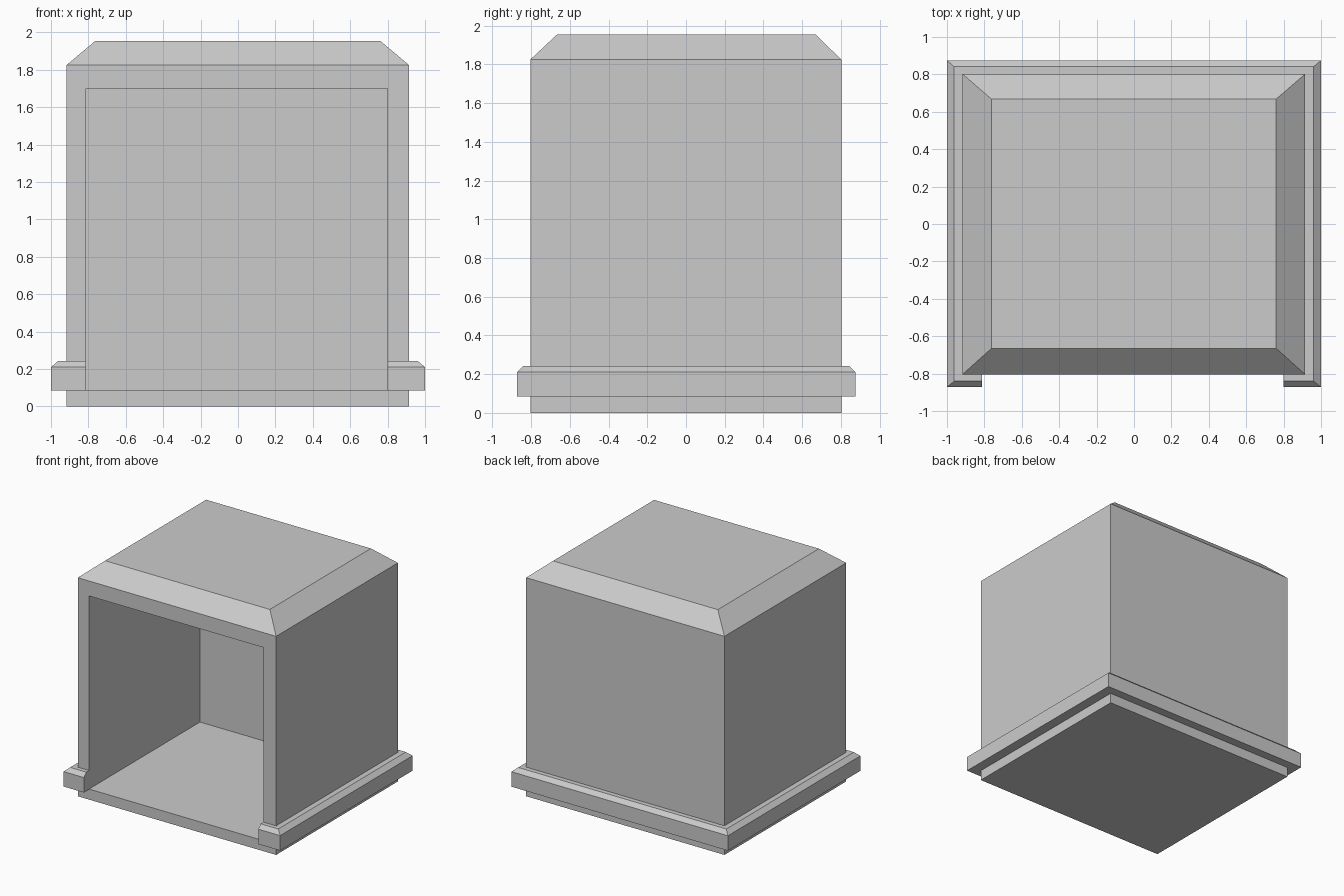
import bpy, bmesh

if "Cube" in bpy.data.objects:
    bpy.data.objects.remove(bpy.data.objects["Cube"])

BODY = (-0.917, 0.915, -0.804, 0.802)    # x0, x1, y0, y1 of the walls
ROOF = (-0.762, 0.760, -0.665, 0.668)    # flat top
TRIM = (-1.0, 1.0, -0.872, 0.875)        # outer edge of the base trim
OPEN_X = (-0.813, 0.798)
OPEN_Z = (0.088, 1.70)
EAVE, TOP, BACK = 1.825, 1.955, 0.66


def finish(bm, name):
    bmesh.ops.recalc_face_normals(bm, faces=bm.faces[:])
    mesh = bpy.data.meshes.new(name)
    bm.to_mesh(mesh)
    bm.free()
    obj = bpy.data.objects.new(name, mesh)
    bpy.context.collection.objects.link(obj)
    return obj


def bridge(bm, a, b, closed=True):
    n = len(a)
    return [bm.faces.new((a[i], a[(i + 1) % n], b[(i + 1) % n], b[i]))
            for i in range(n if closed else n - 1)]


def rect_ring(bm, r, z):
    x0, x1, y0, y1 = r
    return [bm.verts.new((x, y, z)) for x, y in ((x0, y0), (x1, y0), (x1, y1), (x0, y1))]


# Body: walls with a bevelled roof
bm = bmesh.new()
base, eave, top = rect_ring(bm, BODY, 0), rect_ring(bm, BODY, EAVE), rect_ring(bm, ROOF, TOP)
bm.faces.new(base[::-1])
bm.faces.new(top)
front = bridge(bm, base, eave)[0]
bridge(bm, eave, top)
bm.normal_update()

# Opening: inset the front face and push it back into a hollow
bmesh.ops.inset_individual(bm, faces=[front], thickness=0.1)
for v in front.verts:
    v.co.x = OPEN_X[v.co.x > 0]
    v.co.z = OPEN_Z[v.co.z > 0.9]
inner = bmesh.ops.extrude_discrete_faces(bm, faces=[front])["faces"][0]
for v in inner.verts:
    v.co.y = BACK
finish(bm, "hollow_body")

# Base trim: chamfered profile swept round three sides and the front corners
PROFILE = [(0, 0.085), (1, 0.085), (1, 0.21), (0.54, 0.243), (0, 0.243)]
bm = bmesh.new()
rings = [[] for _ in range(6)]
for t, z in PROFILE:
    x0, x1, y0, y1 = [a + (b - a) * t for a, b in zip(BODY, TRIM)]
    path = [(OPEN_X[0], y0), (x0, y0), (x0, y1), (x1, y1), (x1, y0), (OPEN_X[1], y0)]
    for ring, (x, y) in zip(rings, path):
        ring.append(bm.verts.new((x, y, z)))
for a, b in zip(rings, rings[1:]):
    bridge(bm, a, b)
bm.faces.new(rings[0])
bm.faces.new(rings[-1][::-1])
finish(bm, "base_trim")
